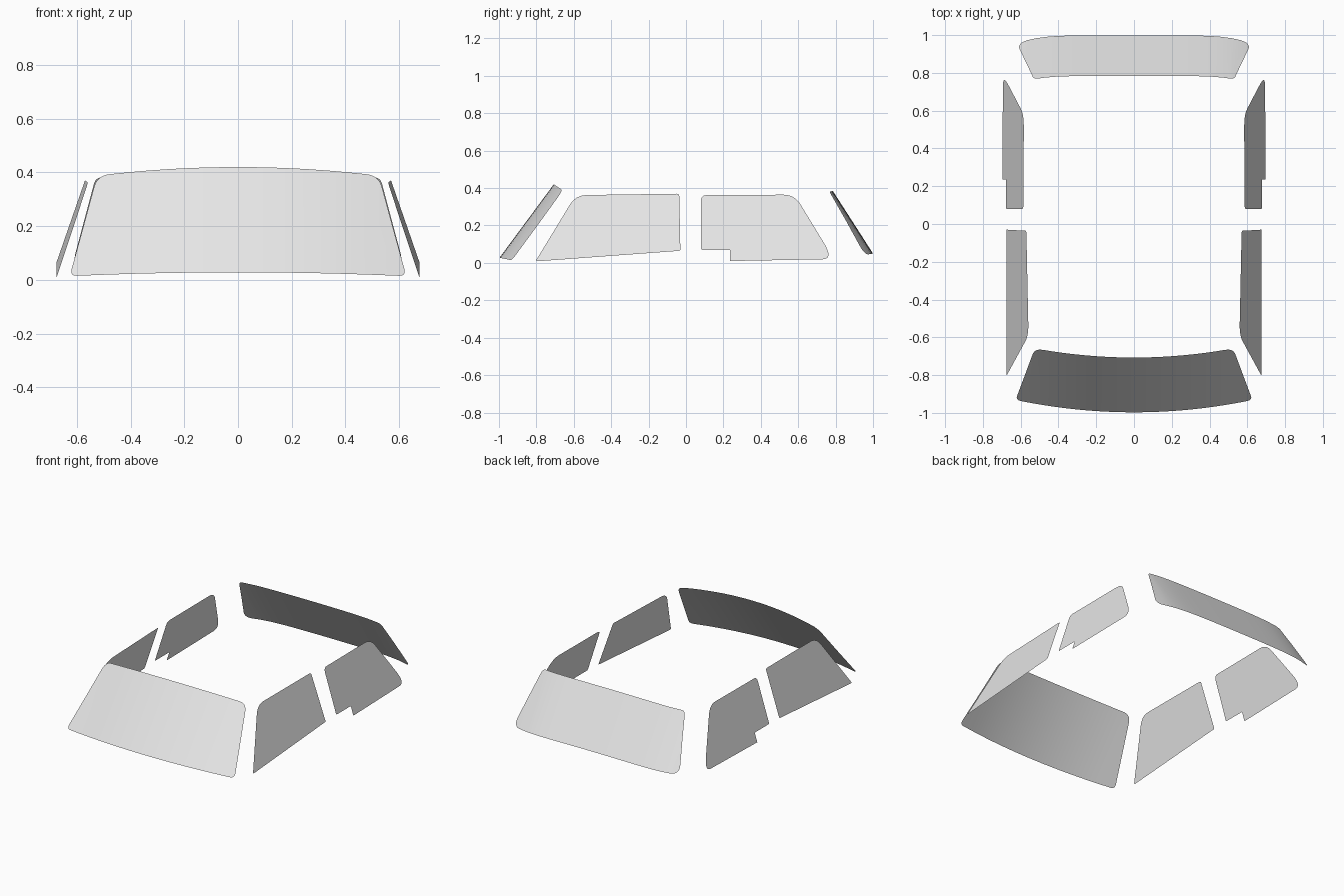
import bpy, bmesh
from mathutils import Vector

cube = bpy.data.objects.get("Cube")
if cube:
    bpy.data.objects.remove(cube, do_unlink=True)

# Single pale grey glass colour
glass = bpy.data.materials.new("pale_grey_glass")
glass.use_nodes = True
glass.diffuse_color = (0.8, 0.8, 0.8, 1)
glass.node_tree.nodes["Principled BSDF"].inputs["Base Color"].default_value = (0.8, 0.8, 0.8, 1)


def rounded(corners, steps=6):
    """Outline with each (a, z, radius) corner replaced by a small arc."""
    pts = []
    for i, (a, z, r) in enumerate(corners):
        p = Vector((a, 0, z))
        if r == 0:
            pts.append(p)
            continue
        before, after = corners[i - 1], corners[(i + 1) % len(corners)]
        p0 = p + (Vector((before[0], 0, before[1])) - p).normalized() * r
        p1 = p + (Vector((after[0], 0, after[1])) - p).normalized() * r
        for k in range(steps + 1):
            t = k / steps
            pts.append(p0 * (1 - t) ** 2 + p * 2 * t * (1 - t) + p1 * t * t)
    return pts


def pane(name, corners, strips, place, outward):
    """Flat rounded outline, sliced into strips and bent by place(a, z)."""
    bm = bmesh.new()
    bm.faces.new([bm.verts.new(p) for p in rounded(corners)])
    lo, hi = min(c[0] for c in corners), max(c[0] for c in corners)
    for i in range(1, strips):
        cut = lo + (hi - lo) * i / strips
        bmesh.ops.bisect_plane(bm, geom=bm.verts[:] + bm.edges[:] + bm.faces[:],
                               plane_co=(cut, 0, 0), plane_no=(1, 0, 0))
    for v in bm.verts:
        v.co = place(v.co.x, v.co.z)
    bm.normal_update()
    for f in bm.faces:
        if f.normal.dot(Vector(outward)) < 0:
            f.normal_flip()
        f.smooth = True
    mesh = bpy.data.meshes.new(name)
    bm.to_mesh(mesh)
    bm.free()
    mesh.materials.append(glass)
    obj = bpy.data.objects.new(name, mesh)
    bpy.context.collection.objects.link(obj)


def trapezoid(bottom, top, z0, z1, r0, r1):
    return [(-bottom, z0, r0), (bottom, z0, r0), (top, z1, r1), (-top, z1, r1)]


# Windscreen: bowed across its width, with a crowned top edge
def windscreen(x, z):
    v = (z - 0.028) / 0.392
    bow = (x / 0.6) ** 2
    return (x, -0.997 + 0.29 * v + (0.06 + 0.003 * v) * bow,
            z - (0.013 + 0.029 * v) * bow)


pane("windscreen", trapezoid(0.627, 0.525, 0.028, 0.42, 0.03, 0.045), 24,
     windscreen, (0, -1, 1))


# Rear window: almost flat, wrapping forward at its ends
def rear_window(x, z):
    return (x, 1.0 - 0.642 * (z - 0.05) - 0.022 * (abs(x) / 0.55) ** 6,
            z - 0.006 * (x / 0.55) ** 2)


pane("rear_window", trapezoid(0.62, 0.53, 0.052, 0.387, 0.055, 0.025), 24,
     rear_window, (0, 1, 1))

# Side windows: leaning inwards, the rear one notched at its lower front corner
front_side = [(-0.805, 0.008, 0.012), (-0.03, 0.065, 0.008),
              (-0.036, 0.37, 0.015), (-0.59, 0.362, 0.06)]
rear_side = [(0.235, 0.01, 0), (0.77, 0.02, 0.04), (0.755, 0.078, 0.03),
             (0.58, 0.365, 0.06), (0.08, 0.362, 0.03), (0.08, 0.07, 0.01),
             (0.235, 0.07, 0.006)]
for side, s in (("left", 1), ("right", -1)):
    pane(side + "_front_side_window", front_side, 6,
         lambda y, z: (s * (0.675 + 0.026 * (y + 0.8) - 0.347 * (z - 0.01)), y, z),
         (s, 0, 0))
    pane(side + "_rear_side_window", rear_side, 6,
         lambda y, z: (s * (0.697 - 0.32 * (z - 0.01)), y, z),
         (s, 0, 0))
